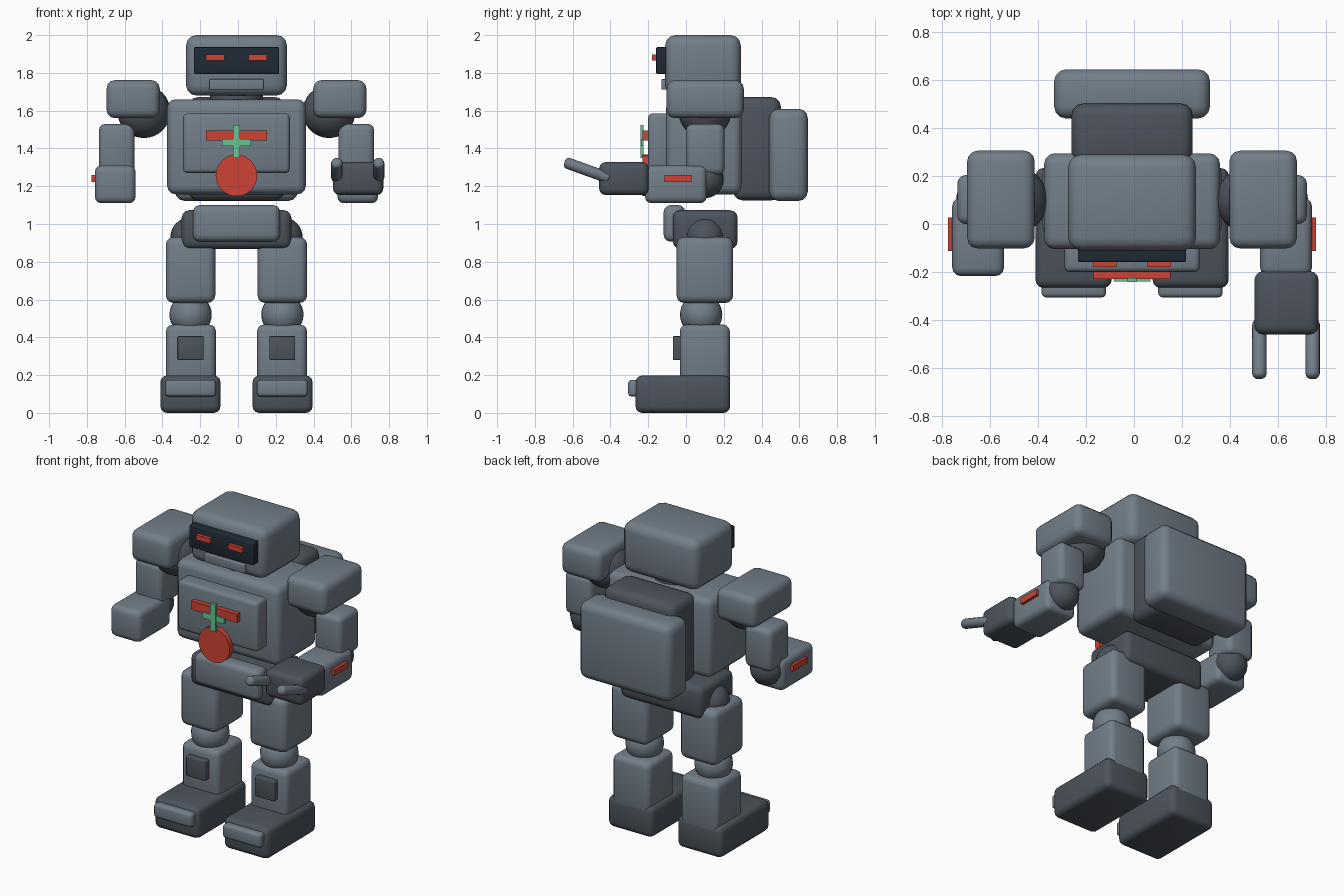
import bpy, bmesh, math
from mathutils import Vector

if "Cube" in bpy.data.objects:
    bpy.data.objects.remove(bpy.data.objects["Cube"])

CX = -0.008  # centre line of the body


def material(name, rgb):
    m = bpy.data.materials.new(name)
    m.diffuse_color = (*rgb, 1.0)
    m.use_nodes = True
    m.node_tree.nodes["Principled BSDF"].inputs["Base Color"].default_value = m.diffuse_color
    return m


STEEL = material("slate_grey", (0.17, 0.21, 0.25))
DARK = material("dark_grey", (0.074, 0.088, 0.108))
VISOR = material("visor_navy", (0.014, 0.023, 0.034))
RED = material("signal_red", (0.62, 0.055, 0.033))
GREEN = material("mint_green", (0.13, 0.56, 0.29))


def finish(bm, name, mat):
    bmesh.ops.recalc_face_normals(bm, faces=bm.faces)
    me = bpy.data.meshes.new(name)
    bm.to_mesh(me)
    bm.free()
    me.materials.append(mat)
    ob = bpy.data.objects.new(name, me)
    bpy.context.collection.objects.link(ob)
    bpy.context.view_layer.objects.active = ob
    for o in bpy.context.selected_objects:
        o.select_set(False)
    ob.select_set(True)
    bpy.ops.object.shade_smooth_by_angle(angle=math.radians(35))
    return ob


def box(name, mat, x, y, z, r=0.0):
    """Box from (min, max) ranges, x measured from the centre line, rounded by r."""
    bm = bmesh.new()
    bmesh.ops.create_cube(bm, size=1)
    for v in bm.verts:
        for i, (lo, hi) in enumerate((x, y, z)):
            v.co[i] = hi if v.co[i] > 0 else lo
        v.co.x += CX
    if r:
        bmesh.ops.bevel(bm, geom=bm.edges[:], offset=r, segments=3,
                        profile=0.5, affect='EDGES')
    return finish(bm, name, mat)


def ball(name, mat, x, y, z, r):
    bm = bmesh.new()
    bmesh.ops.create_uvsphere(bm, u_segments=24, v_segments=16, radius=r)
    bmesh.ops.translate(bm, verts=bm.verts, vec=(x + CX, y, z))
    return finish(bm, name, mat)


def rod(name, mat, a, b, r, round_r=0.0, sides=24):
    """Cylinder from a to b with optionally rounded end rims."""
    a, b = Vector(a), Vector(b)
    bm = bmesh.new()
    bmesh.ops.create_cone(bm, cap_ends=True, segments=sides, radius1=r,
                          radius2=r, depth=(b - a).length)
    if round_r:
        rims = [e for e in bm.edges if abs(e.verts[0].co.z - e.verts[1].co.z) < 1e-5]
        bmesh.ops.bevel(bm, geom=rims, offset=round_r, segments=3,
                        profile=0.5, affect='EDGES')
    rot = (b - a).to_track_quat('Z', 'Y')
    for v in bm.verts:
        v.co = rot @ v.co + (a + b) / 2 + Vector((CX, 0, 0))
    return finish(bm, name, mat)


def sym(h):
    return (-h, h)


# Head with visor, eyes and mouth plate
box("head", STEEL, sym(0.267), (-0.11, 0.29), (1.68, 2.0), 0.055)
box("visor", VISOR, sym(0.225), (-0.158, -0.08), (1.795, 1.936), 0.006)
box("mouth_plate", STEEL, sym(0.143), (-0.13, -0.08), (1.711, 1.767), 0.006)
rod("neck", DARK, (0, 0.1, 1.6), (0, 0.1, 1.72), 0.14)

# Torso with chest plate and emblem
box("torso", STEEL, sym(0.367), (-0.105, 0.295), (1.157, 1.66), 0.045)
box("chest_plate", STEEL, sym(0.282), (-0.2, -0.06), (1.27, 1.585), 0.022)
box("chest_bar", RED, sym(0.161), (-0.23, -0.19), (1.441, 1.496))
rod("chest_disc", RED, (0, -0.23, 1.257), (0, -0.19, 1.257), 0.11, sides=32)
box("cross_upright", GREEN, sym(0.019), (-0.242, -0.225), (1.349, 1.523))
box("cross_arm", GREEN, sym(0.076), (-0.239, -0.225), (1.414, 1.451))

# Backpack
box("backpack_base", DARK, sym(0.253), (0.25, 0.502), (1.125, 1.672), 0.05)
box("backpack_shell", STEEL, sym(0.325), (0.44, 0.645), (1.122, 1.61), 0.05)

# Pelvis
box("pelvis", DARK, sym(0.29), (-0.07, 0.273), (0.868, 1.073), 0.04)
box("belt_plate", STEEL, sym(0.23), (-0.118, -0.005), (0.907, 1.1), 0.035)

for side, s in (("left", -1), ("right", 1)):
    def mx(c, h, s=s):
        return (s * c - h, s * c + h)

    # Eye
    box(side + "_eye", RED, mx(0.113, 0.049), (-0.18, -0.15), (1.866, 1.898))

    # Arm
    ball(side + "_shoulder_joint", DARK, s * 0.49, 0.1, 1.595, 0.14)
    box(side + "_shoulder_pad", STEEL, mx(0.547, 0.141), (-0.102, 0.306), (1.56, 1.762), 0.045)
    box(side + "_upper_arm", STEEL, mx(0.634, 0.095), (0.0, 0.204), (1.26, 1.53), 0.035)
    ball(side + "_elbow", DARK, s * 0.634, 0.1, 1.237, 0.1)
    box(side + "_forearm", STEEL, mx(0.642, 0.108), (-0.217, 0.11), (1.11, 1.31), 0.035)
    box(side + "_arm_stripe", RED, mx(0.754, 0.014), (-0.113, 0.028), (1.222, 1.259))

    # Leg
    ball(side + "_hip", DARK, s * 0.245, 0.1, 0.93, 0.105)
    box(side + "_thigh", STEEL, mx(0.243, 0.131), (-0.05, 0.25), (0.582, 0.931), 0.04)
    ball(side + "_knee", STEEL, s * 0.243, 0.08, 0.52, 0.112)
    box(side + "_shin", STEEL, mx(0.241, 0.132), (-0.033, 0.232), (0.14, 0.467), 0.035)
    box(side + "_shin_plate", DARK, mx(0.243, 0.068), (-0.07, 0.0), (0.28, 0.406), 0.006)
    box(side + "_foot", DARK, mx(0.244, 0.159), (-0.267, 0.234), (0.0, 0.198), 0.035)
    box(side + "_toe_cap", STEEL, mx(0.243, 0.134), (-0.306, -0.22), (0.087, 0.175), 0.018)

# Gripper on one arm only
box("gripper_palm", DARK, (0.511, 0.777), (-0.46, -0.197), (1.153, 1.328), 0.035)
for i, x in enumerate((0.531, 0.753)):
    rod(f"gripper_finger_{i + 1}", STEEL, (x, -0.4, 1.24), (x, -0.643, 1.328),
        0.03, 0.02, 16)
